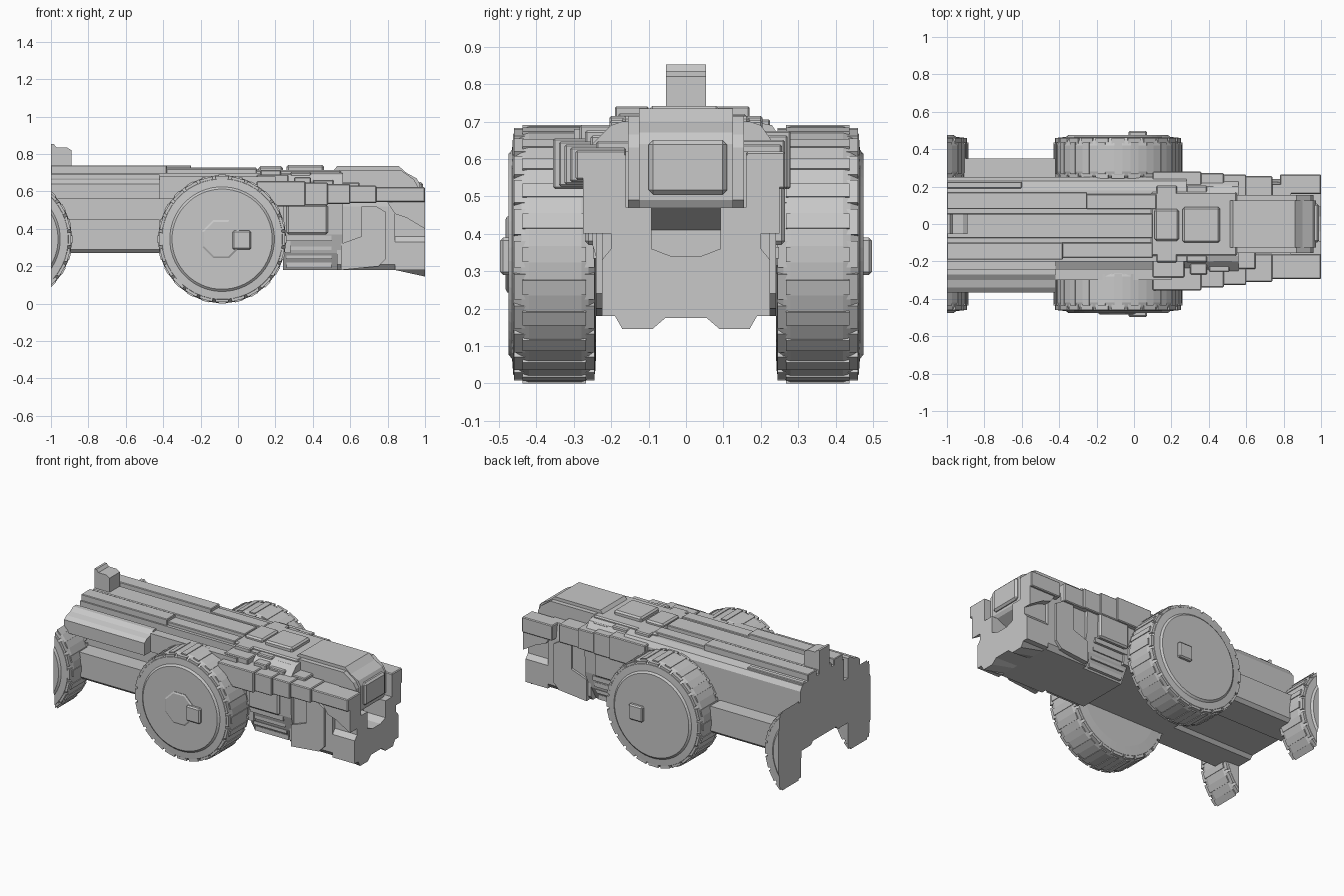
import bpy, bmesh, math
from mathutils import Vector, Matrix

if "Cube" in bpy.data.objects:
    bpy.data.objects.remove(bpy.data.objects["Cube"], do_unlink=True)

GREY = (0.58, 0.58, 0.58, 1)
mat = bpy.data.materials.new("hull grey")
mat.use_nodes = True
mat.diffuse_color = GREY
mat.node_tree.nodes["Principled BSDF"].inputs["Base Color"].default_value = GREY


def finish(bm, name, bevel=0):
    bmesh.ops.recalc_face_normals(bm, faces=bm.faces)
    if bevel:
        bmesh.ops.bevel(bm, geom=bm.edges[:], offset=bevel, segments=1, affect='EDGES')
    mesh = bpy.data.meshes.new(name)
    bm.to_mesh(mesh)
    bm.free()
    mesh.materials.append(mat)
    obj = bpy.data.objects.new(name, mesh)
    bpy.context.collection.objects.link(obj)
    return obj


def box(name, x, y, z, bevel=0.0):
    bm = bmesh.new()
    lo, hi = Vector((x[0], y[0], z[0])), Vector((x[1], y[1], z[1]))
    bmesh.ops.create_cube(bm, size=1, matrix=Matrix.Translation((lo + hi) / 2)
                          @ Matrix.Diagonal((*(hi - lo), 1)))
    return finish(bm, name, bevel)


def prism(name, pts, lo, hi, axis="x"):
    """Extrude a (y,z) outline along x, or an (x,z) outline along y."""
    place = (lambda p, d: (d, *p)) if axis == "x" else (lambda p, d: (p[0], d, p[1]))
    bm = bmesh.new()
    face = bm.faces.new([bm.verts.new(place(p, lo)) for p in pts])
    new = bmesh.ops.extrude_face_region(bm, geom=[face])["geom"]
    step = Vector(place((0, 0), hi - lo))
    bmesh.ops.translate(bm, vec=step, verts=[v for v in new if isinstance(v, bmesh.types.BMVert)])
    return finish(bm, name)


def lathe(bm, profile, cx, cz, side, n):
    """Closed solid of revolution about the y axis from (radius, y) points."""
    rings = []
    for r, y in profile:
        rings.append([bm.verts.new((cx + r * math.cos(2 * math.pi * (i + .5) / n), side * y,
                                    cz + r * math.sin(2 * math.pi * (i + .5) / n))) for i in range(n)])
    for a, b in zip(rings, rings[1:]):
        for i in range(n):
            bm.faces.new((a[i], a[(i + 1) % n], b[(i + 1) % n], b[i]))
    bm.faces.new(rings[0])
    bm.faces.new(rings[-1])


# Wheels with shallow tread lugs; the rear pair is sliced flat at the tail
R = 0.345
TYRE = [(.26, .24), (.32, .243), (.336, .26), (.342, .28), (.342, .42), (.336, .44), (.322, .462),
        (.28, .465), (.268, .475)]


def wheel(name, cx, side):
    bm = bmesh.new()
    lathe(bm, TYRE, cx, R, side, 48)
    for i in range(24):
        turn = Matrix.Translation((cx, 0, R)) @ Matrix.Rotation(2 * math.pi * i / 24, 4, 'Y')
        for r, w, length in ((.33, .17, .04), (.322, .216, .07)):
            bmesh.ops.create_cube(bm, size=1, matrix=turn @ Matrix.Translation((0, side * .352, r))
                                  @ Matrix.Diagonal((length, w, .03, 1)))
    if cx < -1:
        cut = bmesh.ops.bisect_plane(bm, geom=bm.verts[:] + bm.edges[:] + bm.faces[:], plane_co=(-1, 0, 0),
                                     plane_no=(1, 0, 0), clear_inner=True)
        edges = [e for e in cut["geom_cut"] if isinstance(e, bmesh.types.BMEdge)]
        bmesh.ops.holes_fill(bm, edges=edges, sides=0)
    return finish(bm, name)


for side, label in ((-1, "right"), (1, "left")):
    wheel(label + "_front_wheel", -.085, side)
    wheel(label + "_rear_wheel", -1.23, side)
    ys = sorted((side * .46, side * .497))
    box(label + "_hub_cap", (-.03, .07), ys, (.29, .39), .008)
bm = bmesh.new()
lathe(bm, [(.11, .46), (.11, .478), (.10, .483)], -.09, R, -1, 8)
finish(bm, "right_hub_plate")
box("axle", (-.16, -.01), (-.3, .3), (.27, .42))

# Rear hull: low side boxes, upright upper walls and a deep slit beside the right plank
HULL = [(-.33, .27), (-.14, .27), (-.12, .29), (.12, .29), (.14, .27), (.33, .27), (.35, .29),
        (.35, .45), (.25, .45), (.25, .66), (.23, .69), (.18, .70), (-.20, .70), (-.20, .56),
        (-.24, .56), (-.24, .45), (-.35, .45), (-.35, .29)]
prism("rear_hull", HULL, -1, -.42)
MID = [(-.24, .27), (.24, .27), (.25, .45), (.25, .66), (.23, .69), (.18, .70), (-.20, .70), (-.20, .58), (-.24, .56)]
prism("middle_hull", MID, -.42, .28)

# Side planks stepping in toward the front
PLANK = [(-.24, .56), (-.365, .56), (-.365, .64), (-.34, .66), (-.30, .67), (-.27, .69), (-.24, .69)]
prism("side_plank", PLANK, -1, -.42)
box("side_plank_front", (-.42, .2), (-.30, -.24), (.56, .68))

# Deck rails, ridge and tail mast
for i, (x1, y, z) in enumerate([(-.38, (-.19, -.10), .74), (.1, (-.18, -.10), .722), (-.25, (.08, .17), .74),
                                (.12, (.08, .16), .72), (.1, (-.075, .055), .728), (-.6, (.19, .225), .705)]):
    box(f"deck_rail_{i}", (-1, x1), y, (.66, z), .004)
MAST = [(-1, .70), (-.89, .70), (-.89, .82), (-.915, .835), (-.97, .835), (-.985, .853), (-1, .853)]
prism("tail_mast", MAST, -.053, .053, "y")

# Raised hatches behind the cab
box("hatch_base", (.09, .55), (-.17, .17), (.60, .715), .008)
box("rear_hatch", (.11, .24), (-.09, .08), (.70, .735), .01)
box("front_hatch", (.26, .46), (-.10, .09), (.70, .742), .01)
for i, x in enumerate((.12, .28, .42)):
    for s in (-1, 1):
        box("hatch_side_plate", (x, x + .11), sorted((s * .13, s * .205)), (.62, .715 - .012 * i), .006)

# Front body with a tapering underside behind the chin
BODY = [(-.17, .18), (.17, .18), (.22, .27), (.24, .37), (.25, .62), (.20, .69), (.17, .70),
        (-.17, .70), (-.20, .69), (-.26, .63), (-.25, .37), (-.22, .27)]
prism("front_body", BODY, .24, .56)
for i in range(4):
    z = .19 + i * .048
    box("underbody_rib", (.26, .5), (-.195 - i * .018, .195 + i * .018), (z, z + .03))
box("right_side_panel", (.26, .48), (-.27, -.2), (.37, .53), .01)
box("left_side_panel", (.26, .48), (.2, .265), (.37, .6), .01)

# Stepped shoulders running forward to the nose
for i, (x0, x1, y) in enumerate([(.1, .36, .355), (.3, .48, .34), (.4, .6, .325), (.55, .74, .31), (.7, 1, .295)]):
    box(f"right_shoulder_{i}", (x0, x1), (-y, -.16), (.52 + .006 * i, .655 - .008 * i), .005)
    if i < 4:
        box(f"right_shoulder_top_{i}", (x0, x1 - .09), (-y + .07, -.13), (.6, .69 - .014 * i), .005)
        box(f"left_shoulder_{i}", (x0, x1), (.13, .28 - .008 * i), (.52, .675 - .012 * i), .005)
box("left_shoulder_tip", (.78, 1), (.16, .265), (.52, .62), .005)

# Chin and forked nose, open around the cab with a narrower slot below it
CHIN = [(-.20, .18), (.20, .18), (.225, .21), (.225, .52), (.21, .62), (-.21, .62), (-.225, .52), (-.225, .21)]
prism("chin", CHIN, .53, .84)
HALF_FORK = [(.055, .175), (.09, .145), (.17, .145), (.19, .18), (.225, .18), (.225, .33), (.20, .36),
             (.20, .61), (.16, .61), (.16, .47), (.092, .47), (.092, .36), (.04, .34)]
fork = prism("forked_nose", HALF_FORK + [(-y, z) for y, z in reversed(HALF_FORK)], .84, 1)
for v in fork.data.vertices:
    if v.co.x < .9 and v.co.z < .18:
        v.co.z = .18
WEB = [(.8, .54), (.84, .48), (.9, .46), (1, .40), (1, .56)]
prism("right_nose_web", WEB, -.275, -.18, "y")
prism("left_nose_web", WEB, .18, .25, "y")
DOOR = [(.55, .18), (.75, .20), (.79, .24), (.79, .49), (.74, .52), (.66, .52), (.66, .36), (.55, .32)]
prism("right_chin_door", DOOR, -.24, -.21, "y")
prism("left_chin_door", DOOR, .21, .24, "y")

# Cab hood with a sloped underside and a raised front window
HOOD = [(.5, .52), (.84, .41), (.96, .47), (.972, .49), (.972, .64), (.955, .67), (.9, .70), (.86, .735),
        (.53, .735), (.5, .70)]
prism("cab_hood", HOOD, -.125, .125, "y")
CHEEKS = [(.52, .5), (.94, .47), (.96, .49), (.96, .63), (.94, .665), (.87, .715), (.55, .715), (.52, .69)]
prism("cab_hood_cheeks", CHEEKS, -.155, .155, "y")
box("cab_window", (.95, .99), (-.10, .11), (.505, .65), .012)
